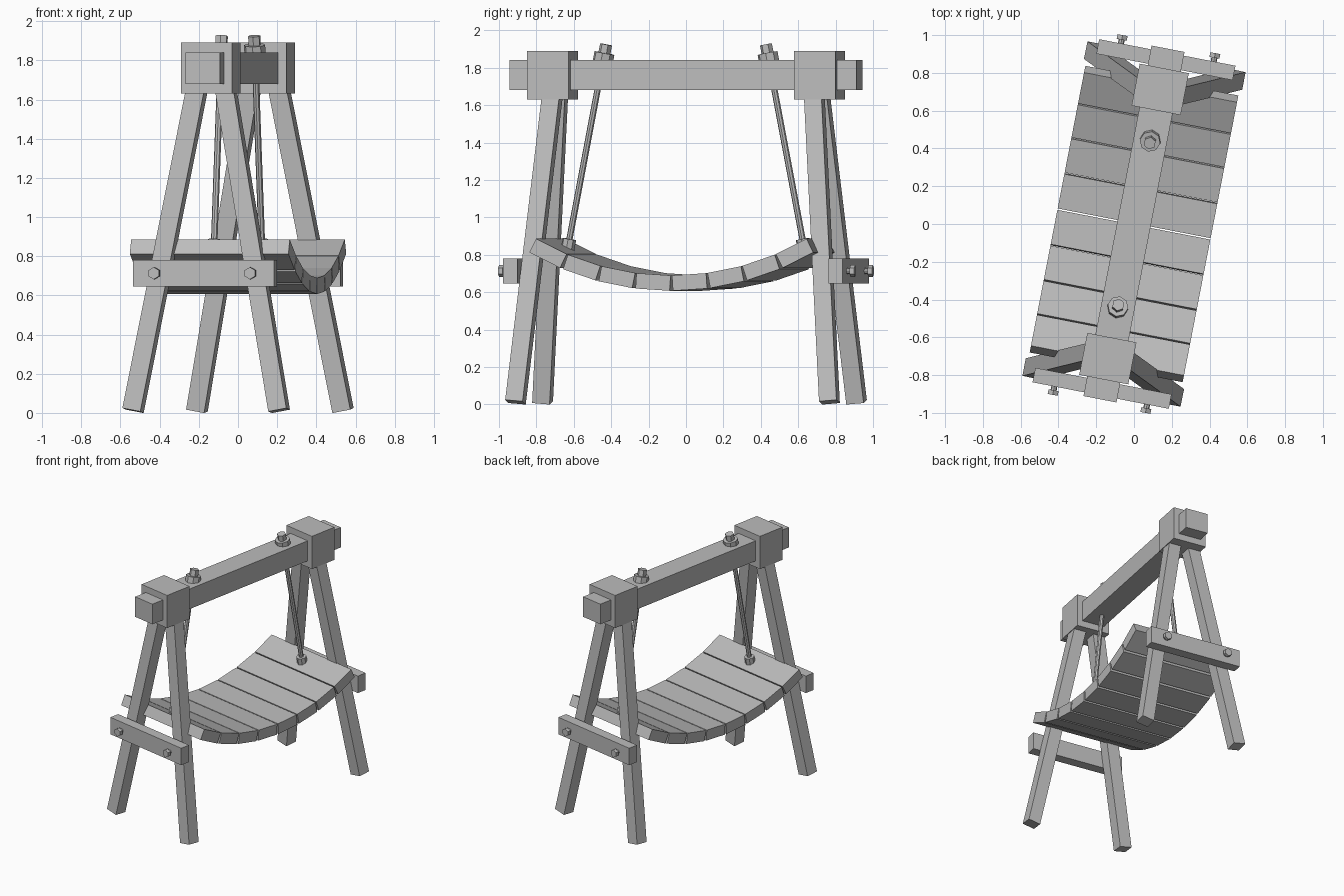
import bpy
from math import radians, sin, cos
from mathutils import Vector, Matrix

cube = bpy.data.objects.get("Cube")
if cube:
    bpy.data.objects.remove(cube)

wood = bpy.data.materials.new("plain grey")
wood.use_nodes = True
GREY = (0.5, 0.5, 0.5, 1)
wood.diffuse_color = GREY
wood.node_tree.nodes["Principled BSDF"].inputs["Base Color"].default_value = GREY

# The whole swing stands turned a little about the vertical axis
TURN = Matrix.Rotation(radians(-11), 4, "Z")


def finish(name, matrix):
    ob = bpy.context.object
    ob.name = name
    ob.data.name = name
    ob.data.transform(matrix)
    ob.matrix_world = TURN
    ob.data.materials.append(wood)
    return ob


def box(name, centre, size, tilt=0.0):
    bpy.ops.mesh.primitive_cube_add(size=1)
    return finish(name, Matrix.Translation(centre) @ Matrix.Rotation(tilt, 4, "X")
                  @ Matrix.Diagonal((*size, 1)))


def rod(name, start, end, radius, sides):
    start, end = Vector(start), Vector(end)
    axis = end - start
    bpy.ops.mesh.primitive_cylinder_add(vertices=sides, radius=radius, depth=axis.length)
    turn = axis.to_track_quat("Z", "Y").to_matrix().to_4x4()
    return finish(name, Matrix.Translation((start + end) / 2) @ turn)


def leg(name, foot, top, width):
    # square post, with its sides kept in line with the frame
    foot, top = Vector(foot), Vector(top)
    axis = top - foot
    turn = Vector((0, 0, 1)).rotation_difference(axis).to_matrix().to_4x4()
    bpy.ops.mesh.primitive_cube_add(size=1)
    return finish(name, Matrix.Translation((foot + top) / 2) @ turn
                  @ Matrix.Diagonal((width, width, axis.length, 1)))


# Top beam
box("top_beam", (0, 0, 1.76), (0.178, 1.89, 0.16))

for s, end in ((-1, "front"), (1, "back")):
    # Block joining the legs to the beam
    box(f"{end}_block", (0, s * 0.726, 1.76), (0.265, 0.226, 0.26))
    # Crossbar between the legs
    box(f"{end}_crossbar", (0, s * 0.886, 0.713), (0.735, 0.078, 0.135))

    for side, hand in ((-1, "right"), (1, "left")):
        leg(f"{end}_{hand}_leg", (side * 0.38, s * 0.855, 0.012),
            (side * 0.066, s * 0.709, 1.7), 0.095)
        # Crossbar bolt
        x = side * 0.25
        rod(f"{end}_{hand}_bolt_shaft", (x, s * 0.9, 0.713), (x, s * 0.95, 0.713), 0.016, 8)
        rod(f"{end}_{hand}_bolt_head", (x, s * 0.945, 0.713), (x, s * 0.97, 0.713), 0.031, 6)

    # Hanging rod with its washers and nuts
    top, low = Vector((0, s * 0.44, 1.9)), Vector((0, s * 0.645, 0.83))
    up = (top - low).normalized()
    rod(f"{end}_hanger", low, top, 0.017, 8)
    rod(f"{end}_top_washer", top - up * 0.08, top - up * 0.022, 0.055, 8)
    rod(f"{end}_top_nut", top - up * 0.03, top + up * 0.025, 0.033, 6)
    rod(f"{end}_seat_nut", low - up * 0.01, low + up * 0.055, 0.037, 8)

    # Seat planks, following an arc outward from the middle
    y, z, step = 0.0, 0.648, 0.199
    for i in range(4):
        a = radians(3.75 + 7.5 * i)
        box(f"{end}_seat_plank_{i + 1}",
            (0, s * (y + cos(a) * step / 2), z + sin(a) * step / 2),
            (0.825, 0.186, 0.082), s * a)
        y += cos(a) * step
        z += sin(a) * step
